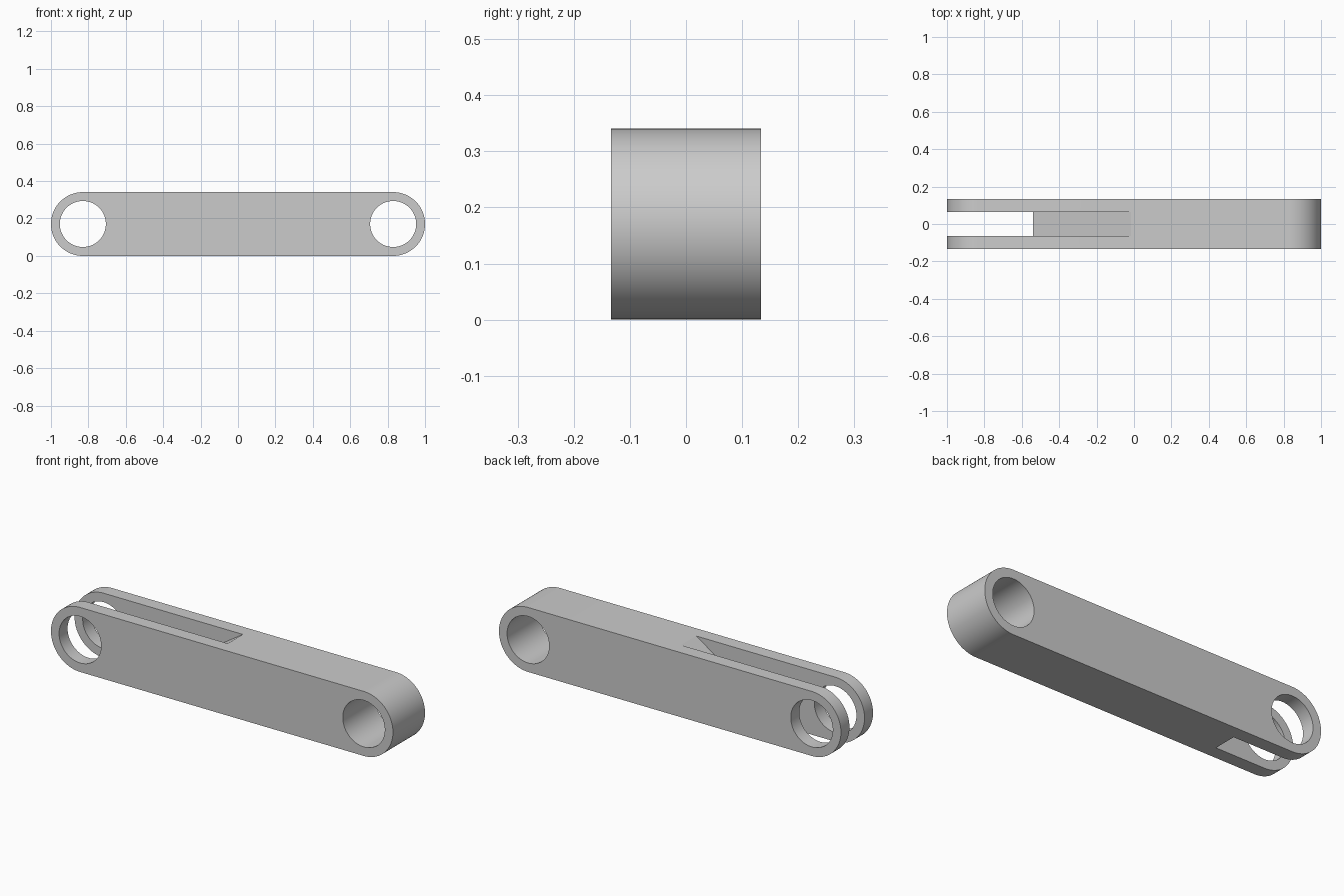
import bpy, bmesh, math

cube = bpy.data.objects.get("Cube")
if cube:
    bpy.data.objects.remove(cube, do_unlink=True)

HEIGHT = 0.341
RADIUS = HEIGHT / 2
END_X = 1 - RADIUS
HALF_DEPTH = 0.134
HOLE_RADIUS = 0.123
SLOT_HALF = 0.063

grey = bpy.data.materials.new("plain grey")
grey.use_nodes = True
colour = (0.6, 0.6, 0.6, 1)
grey.diffuse_color = colour
grey.node_tree.nodes["Principled BSDF"].inputs["Base Color"].default_value = colour


def arc(cx, radius, start, end, steps):
    """Points of an arc in the xz plane at mid height."""
    angles = [start + (end - start) * i / steps for i in range(steps + 1)]
    return [(cx + radius * math.cos(a), RADIUS + radius * math.sin(a)) for a in angles]


def prism(name, profile, half_depth):
    """Extrude an xz profile symmetrically along y."""
    bm = bmesh.new()
    face = bm.faces.new([bm.verts.new((x, -half_depth, z)) for x, z in profile])
    extruded = bmesh.ops.extrude_face_region(bm, geom=[face])
    verts = [v for v in extruded["geom"] if isinstance(v, bmesh.types.BMVert)]
    bmesh.ops.translate(bm, verts=verts, vec=(0, 2 * half_depth, 0))
    bmesh.ops.recalc_face_normals(bm, faces=bm.faces)
    mesh = bpy.data.meshes.new(name)
    bm.to_mesh(mesh)
    bm.free()
    mesh.materials.append(grey)
    obj = bpy.data.objects.new(name, mesh)
    bpy.context.collection.objects.link(obj)
    return obj


# Bar with rounded ends
half = math.pi / 2
bar = prism("link_bar",
            arc(END_X, RADIUS, -half, half, 48) + arc(-END_X, RADIUS, half, 3 * half, 48),
            HALF_DEPTH)

# Cutters: a pin hole at each end and a fork slot with a sloping floor
cutters = [prism("pin_hole_cutter", arc(x, HOLE_RADIUS, 0, 2 * math.pi, 96)[:-1], 0.3)
           for x in (-END_X, END_X)]
run = 0.525 / HEIGHT
over = 0.1
bottom_x, top_x = -0.54, -0.015
cutters.append(prism("fork_slot_cutter",
                     [(-1.2, -over), (bottom_x - over * run, -over),
                      (top_x + over * run, HEIGHT + over), (-1.2, HEIGHT + over)],
                     SLOT_HALF))

bpy.ops.object.select_all(action="DESELECT")
bpy.context.view_layer.objects.active = bar
bar.select_set(True)
for cutter in cutters:
    cutter.hide_render = True
    cut = bar.modifiers.new("cut", "BOOLEAN")
    cut.operation = "DIFFERENCE"
    cut.solver = "EXACT"
    cut.object = cutter
    bpy.ops.object.modifier_apply(modifier=cut.name)
for cutter in cutters:
    bpy.data.objects.remove(cutter, do_unlink=True)

bpy.ops.object.shade_smooth_by_angle(angle=math.radians(25))
